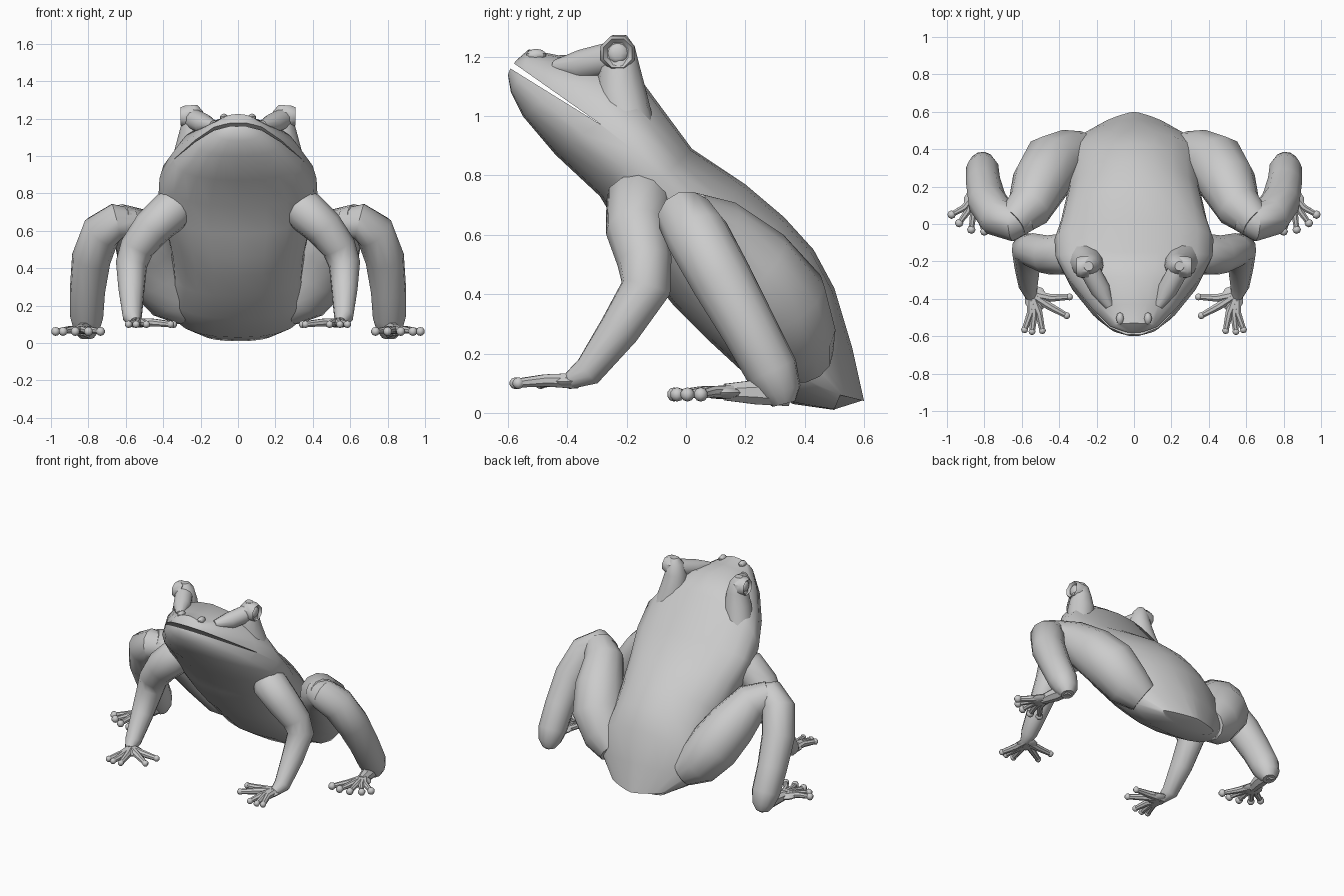
import bpy, bmesh, math
from mathutils import Vector, Matrix

old = bpy.data.objects.get("Cube")
if old:
    bpy.data.objects.remove(old, do_unlink=True)

SKIN = (0.6, 0.6, 0.6, 1.0)
skin = bpy.data.materials.new("grey_skin")
skin.use_nodes = True
skin.diffuse_color = SKIN
skin.node_tree.nodes["Principled BSDF"].inputs["Base Color"].default_value = SKIN


def bridge(bm, rings):
    """Join successive vertex rings with quads and close both ends."""
    for a, b in zip(rings, rings[1:]):
        count = len(a)
        for i in range(count):
            j = (i + 1) % count
            bm.faces.new((a[i], a[j], b[j], b[i]))
    bm.faces.new(rings[0][::-1])
    return bm.faces.new(rings[-1])


def tube(bm, path, sides=12):
    """Limb through (x, y, z, radius) points; returns the end face."""
    pts = [Vector(p[:3]) for p in path]
    rings, last, turn = [], None, None
    for i, p in enumerate(pts):
        before, after = pts[max(i - 1, 0)], pts[min(i + 1, len(pts) - 1)]
        along = (after - p).normalized() + (p - before).normalized()
        along.normalize()
        if last is None:
            turn = along.to_track_quat('Z', 'Y')
        else:
            turn = last.rotation_difference(along) @ turn
        last = along
        ring = []
        for k in range(sides):
            a = math.tau * (k + .5) / sides
            offset = Vector((math.cos(a), math.sin(a), 0)) * path[i][3]
            ring.append(bm.verts.new(p + turn @ offset))
        rings.append(ring)
    return bridge(bm, rings)


def ball(bm, centre, size, segments=10):
    place = Matrix.Translation(centre) @ Matrix.Diagonal((*size, 1))
    bmesh.ops.create_uvsphere(bm, u_segments=segments, v_segments=segments // 2 + 1,
                              radius=1, matrix=place)


def finish(bm, name, mirrored=True):
    """Turn the mesh into a shaded object, mirrored across x when paired."""
    bmesh.ops.recalc_face_normals(bm, faces=bm.faces[:])
    mesh = bpy.data.meshes.new(name)
    bm.to_mesh(mesh)
    bm.free()
    mesh.materials.append(skin)
    obj = bpy.data.objects.new(name, mesh)
    bpy.context.collection.objects.link(obj)
    if mirrored:
        mod = obj.modifiers.new("mirror", 'MIRROR')
        mod.use_mirror_merge = False
    shade(obj)
    return obj


def shade(obj):
    bpy.ops.object.select_all(action='DESELECT')
    obj.select_set(True)
    bpy.context.view_layer.objects.active = obj
    bpy.ops.object.shade_smooth_by_angle(angle=math.radians(42))


# Body and head: belly (y, z), flank (x, y, z), back (y, z) per section
sections = [
    ((-.60, 1.14), (.04, -.59, 1.165), (-.57, 1.19)),
    ((-.59, 1.08), (.13, -.55, 1.145), (-.53, 1.225)),
    ((-.55, 1.0), (.23, -.45, 1.08), (-.43, 1.205)),
    ((-.44, .87), (.345, -.3, .98), (-.28, 1.21)),
    ((-.29, .73), (.42, -.17, .88), (-.15, 1.12)),
    ((-.2, .58), (.425, -.08, .79), (.02, .89)),
    ((-.12, .46), (.39, .02, .65), (.2, .77)),
    ((-.04, .36), (.36, .15, .5), (.33, .66)),
    ((.07, .25), (.35, .25, .38), (.43, .55)),
    ((.2, .13), (.37, .34, .27), (.5, .42)),
    ((.36, .03), (.34, .43, .16), (.56, .22)),
    ((.5, .01), (.2, .52, .06), (.6, .04)),
]
QUARTER = 5
bm = bmesh.new()
rings = []
for belly, (w, fy, fz), back in sections:
    ring = []
    # The back narrows to a ridge towards the rump
    ridge = 1.05 + 5 * max(0, back[0] - .5)
    for k in range(4 * QUARTER):
        a = math.tau * k / (4 * QUARTER)
        c, s = math.cos(a), math.sin(a)
        (ey, ez), power = (back, ridge) if s > 0 else (belly, .87)
        up = abs(s) ** power
        x = math.copysign(abs(c) ** power, c) * w
        ring.append(bm.verts.new((x, fy + (ey - fy) * up, fz + (ez - fz) * up)))
    rings.append(ring)
bridge(bm, rings)
body = finish(bm, "body", mirrored=False)

# Mouth: thin wedge cut between the jaws
bm = bmesh.new()
wedge = [(-.66, 1.203), (-.66, 1.234), (-.28, .967)]
bridge(bm, [[bm.verts.new((x, y, z)) for y, z in wedge] for x in (-1, 1)])
cutter = finish(bm, "mouth_cutter", mirrored=False)
cutter.hide_render = True
cut = body.modifiers.new("mouth", 'BOOLEAN')
cut.operation = 'DIFFERENCE'
cut.object = cutter
cut.solver = 'EXACT'
bpy.context.view_layer.objects.active = body
bpy.ops.object.modifier_apply(modifier=cut.name)
bpy.data.objects.remove(cutter, do_unlink=True)
shade(body)

# Brows: upright cheek swelling under each eye, and a ridge to the snout
bm = bmesh.new()
tube(bm, [(.27, -.19, .94, .09), (.24, -.22, 1.08, .085), (.235, -.225, 1.17, .068),
          (.24, -.225, 1.235, .052), (.243, -.225, 1.272, .025)])
tube(bm, [(.13, -.44, 1.165, .025), (.18, -.35, 1.17, .055), (.235, -.25, 1.195, .056)])
finish(bm, "brows")

# Eyes: rimmed socket with a recessed eyeball
bm = bmesh.new()
rim = tube(bm, [(.24, -.23, 1.212, .062), (.285, -.23, 1.212, .062),
                (.308, -.23, 1.212, .052)], 8)
bm.normal_update()
bmesh.ops.inset_individual(bm, faces=[rim], thickness=.014, depth=-.016)
finish(bm, "eye_sockets")
bm = bmesh.new()
ball(bm, (.291, -.23, 1.212), (.014, .034, .034))
finish(bm, "eyeballs")

# Nostrils: low swellings on the snout
bm = bmesh.new()
ball(bm, (.075, -.505, 1.205), (.022, .035, .022), 8)
finish(bm, "nostrils")

# Front legs
bm = bmesh.new()
tube(bm, [(.3, -.12, .75, .09), (.36, -.16, .705, .113), (.46, -.165, .615, .105),
          (.54, -.14, .51, .092), (.57, -.135, .42, .085), (.57, -.225, .28, .07),
          (.565, -.33, .14, .052), (.55, -.39, .11, .03)])
finish(bm, "front_legs")


def digits(name, root, palm, tips, thick, tip_size):
    """Flat palm with slim toes fanning out, each ending in a round pad."""
    bm = bmesh.new()
    root, palm = Vector(root), Vector(palm)
    ball(bm, palm, (.062, .07, .022))
    for x, y in tips:
        tip = Vector((x, y, root.z - .008))
        mid = palm.lerp(tip, .45)
        mid.z += .006
        tube(bm, [(*root, thick * 1.4), (*mid, thick * 1.1), (*tip, thick * .8)], 8)
        ball(bm, tip, (tip_size,) * 3, 8)
    finish(bm, name)


digits("front_toes", (.55, -.375, .108), (.525, -.4, .106),
       [(.585, -.565), (.545, -.575), (.49, -.57), (.36, -.49), (.345, -.39)],
       .02, .02)

# Hind legs: thigh, shin and foot
bm = bmesh.new()
tube(bm, [(.26, .4, .18, .1), (.35, .365, .25, .145), (.44, .32, .37, .165),
          (.5, .22, .49, .155), (.56, .09, .61, .125), (.65, .01, .66, .09)])
finish(bm, "thighs")
bm = bmesh.new()
tube(bm, [(.57, .04, .64, .08), (.65, .005, .65, .1), (.73, .04, .595, .108),
          (.785, .12, .45, .105), (.805, .215, .28, .095), (.81, .29, .14, .09),
          (.81, .32, .07, .07), (.81, .33, .03, .04)])
finish(bm, "shins")
bm = bmesh.new()
tube(bm, [(.81, .35, .055, .035), (.82, .24, .07, .045), (.845, .13, .07, .03)], 8)
finish(bm, "feet")
digits("hind_toes", (.84, .17, .07), (.85, .12, .068),
       [(.975, .05), (.935, .005), (.87, -.03), (.8, -.04), (.735, -.03)],
       .018, .024)
